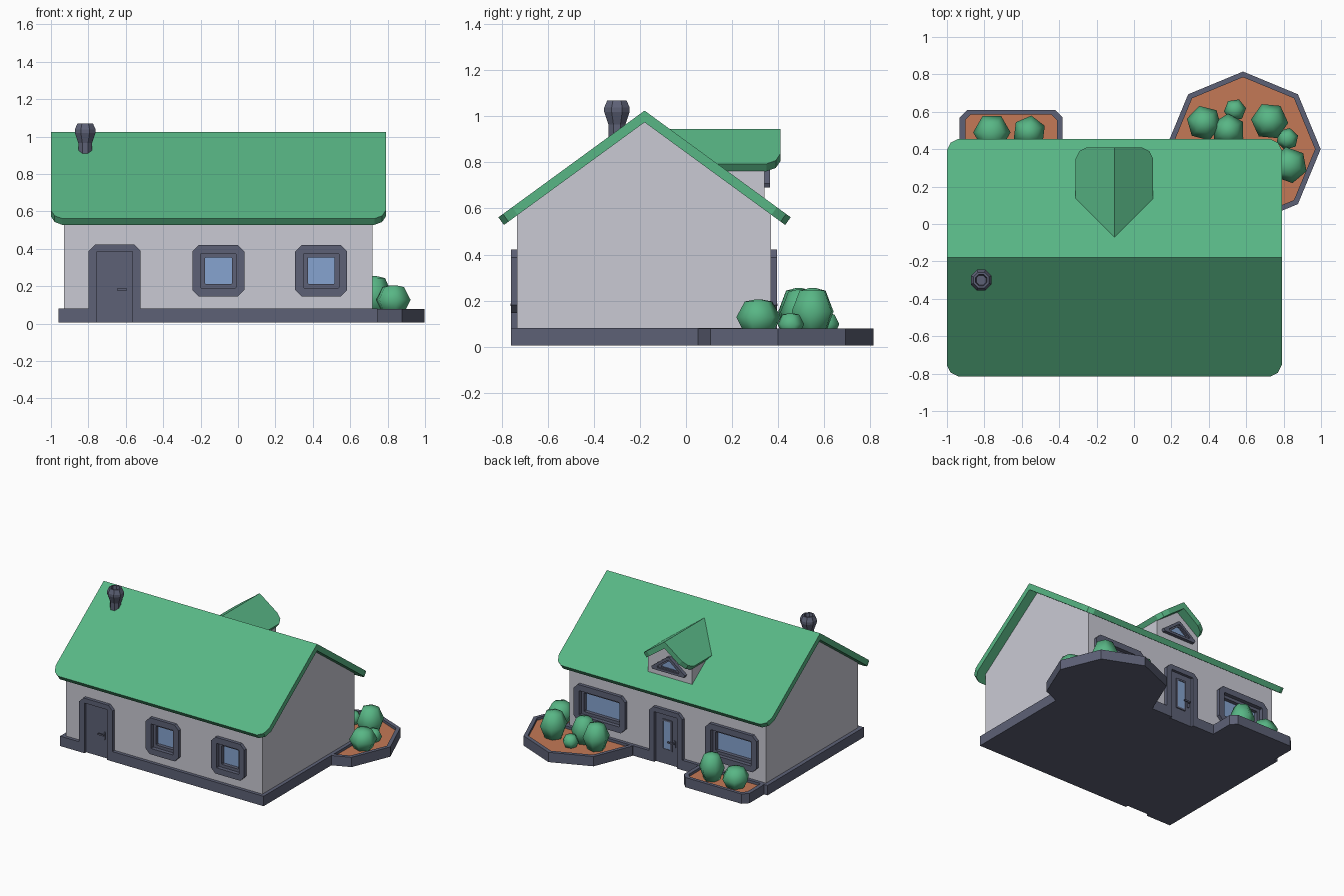
import bpy, bmesh
from math import cos, sin, tau, atan
from mathutils import Vector

cube = bpy.data.objects.get("Cube")
if cube:
    bpy.data.objects.remove(cube, do_unlink=True)


def material(name, r, g, b):
    color = [((c / 255 + 0.055) / 1.055) ** 2.4 for c in (r, g, b)] + [1]
    m = bpy.data.materials.new(name)
    m.use_nodes = True
    m.diffuse_color = color
    node = next(n for n in m.node_tree.nodes if n.type == 'BSDF_PRINCIPLED')
    node.inputs["Base Color"].default_value = color
    return m


GREEN = material("leaf green", 88, 182, 133)
WALL = material("pale grey plaster", 202, 202, 212)
SLATE = material("slate", 93, 97, 118)
GLASS = material("blue glass", 134, 164, 208)
SOIL = material("terracotta soil", 196, 121, 86)

BOTTOM, BASE_TOP = 0.005, 0.08
MID_X, RIDGE_Y, SLOPE = -0.105, -0.18, 0.73
FRONT, BACK = -0.735, 0.37


def finish(bm, name, mat, smooth=False):
    bmesh.ops.recalc_face_normals(bm, faces=bm.faces)
    mesh = bpy.data.meshes.new(name)
    bm.to_mesh(mesh)
    bm.free()
    mesh.materials.append(mat)
    for p in mesh.polygons:
        p.use_smooth = smooth
    ob = bpy.data.objects.new(name, mesh)
    bpy.context.collection.objects.link(ob)
    return ob


def skin(name, loops, mat, cyclic=False, smooth=False):
    """Bridge equal loops; cap the two ends, or join the last loop to the first."""
    bm = bmesh.new()
    rings = [[bm.verts.new(p) for p in loop] for loop in loops]
    n = len(rings[0])
    pairs = list(zip(rings, rings[1:]))
    if cyclic:
        pairs.append((rings[-1], rings[0]))
    else:
        bm.faces.new(rings[0])
        bm.faces.new(rings[-1])
    for a, b in pairs:
        for i in range(n):
            j = (i + 1) % n
            bm.faces.new((a[i], a[j], b[j], b[i]))
    return finish(bm, name, mat, smooth)


def flat(u, v, d):
    return (u, v, d)


def facade(wall_y, side):
    return lambda u, v, d: (u, wall_y + side * d, v)


def prism(name, loop, place, d0, d1, mat):
    return skin(name, [[place(u, v, d) for u, v in loop] for d in (d0, d1)], mat)


def ring(name, outer, inner, place, d0, d1, mat):
    layers = ((outer, d0), (outer, d1), (inner, d1), (inner, d0))
    return skin(name, [[place(u, v, d) for u, v in lp] for lp, d in layers], mat, cyclic=True)


def rect(cx, cy, w, h, c=0.004):
    """Rectangle of half sizes w, h with cut corners."""
    return [(cx + x, cy + y) for x, y in (
        (w - c, -h), (w, c - h), (w, h - c), (w - c, h),
        (c - w, h), (-w, h - c), (-w, c - h), (c - w, -h))]


def lathe(name, x, y, profile, sides, mat, smooth=False, turn=0.0):
    loops = [[(x + r * cos(tau * i / sides + turn), y + r * sin(tau * i / sides + turn), z)
              for i in range(sides)] for r, z in profile]
    return skin(name, loops, mat, smooth=smooth)


def gable_roof(name, place, a0, a1, half, ridge, thick, cuts):
    """Two sloping slabs; place maps (along, across, up)."""
    angle = atan(SLOPE)
    for side, label in ((-1, "right"), (1, "left")):
        c = 0.06
        near = [(a0 + x, half - y) for x, y in ((0, c), (c / 3, c / 3), (c, 0))] if cuts[0] else [(a0, half)]
        far = [(a1 - x, half - y) for x, y in ((c, 0), (c / 3, c / 3), (0, c))] if cuts[1] else [(a1, half)]
        top, under = [], []
        for a, b in [(a0, 0)] + near + far + [(a1, 0)]:
            z = ridge - SLOPE * b
            top.append(place(a, side * b, z))
            if b == 0:
                under.append(place(a, 0, z - thick / cos(angle)))
            else:
                under.append(place(a, side * (b - thick * sin(angle)), z - thick * cos(angle)))
        skin(name + "_" + label + "_slope", [top, under], GREEN)


# Walls and gables in one solid
def underside(y):
    return 0.98 - SLOPE * abs(y - RIDGE_Y)


gable = [(FRONT, 0.02), (BACK, 0.02), (BACK, underside(BACK)),
         (RIDGE_Y, underside(RIDGE_Y)), (FRONT, underside(FRONT))]
walls = prism("walls", gable, lambda u, v, d: (d, u, v), -0.93, 0.72, WALL)

# Plinth with a notch at each door
FRONT_DOOR, BACK_DOOR, PANEL = -0.66, MID_X, 0.095
x0, x1, y0, y1 = -0.96, 0.747, -0.76, 0.395
plinth = [(x0, y0), (FRONT_DOOR - PANEL, y0), (FRONT_DOOR - PANEL, FRONT), (FRONT_DOOR + PANEL, FRONT),
          (FRONT_DOOR + PANEL, y0), (x1, y0), (x1, y1), (BACK_DOOR + PANEL, y1),
          (BACK_DOOR + PANEL, BACK), (BACK_DOOR - PANEL, BACK), (BACK_DOOR - PANEL, y1), (x0, y1)]
prism("plinth", plinth, flat, BOTTOM, BASE_TOP, SLATE)

# Main roof and dormer
gable_roof("main_roof", lambda a, b, z: (a, RIDGE_Y + b, z), -1.0, 0.79, 0.635, 1.025, 0.041, (True, True))
gable_roof("dormer_roof", lambda a, b, z: (MID_X + b, a, z), -0.07, 0.41, 0.207, 0.945, 0.04, (False, True))
dormer = [(MID_X + u, v) for u, v in
          ((-0.185, 0.6), (0.185, 0.6), (0.185, 0.765), (0, 0.9), (-0.185, 0.765))]
prism("dormer_wall", dormer, flat and (lambda u, v, d: (u, d, v)), 0.0, 0.34, WALL)


def triangle(half, low):
    c = half * 0.12
    pts = ((c - half, 0), (half - c, 0), (half - c / 2, c), (c / 2, half * 0.8),
           (-c / 2, half * 0.8), (c / 2 - half, c))
    return [(MID_X + u, low + v) for u, v in pts]


dormer_face = facade(0.34, 1)
ring("dormer_window_frame", triangle(0.15, 0.69), triangle(0.098, 0.708), dormer_face, -0.01, 0.025, SLATE)
ring("dormer_window_sash", triangle(0.1, 0.707), triangle(0.07, 0.718), dormer_face, -0.01, 0.013, SLATE)
prism("dormer_window_glass", triangle(0.08, 0.714), dormer_face, -0.005, 0.003, GLASS)


# Windows, recessed into the walls
def window(name, cx, half_w, place):
    z, h = 0.283, 0.138
    cutter = prism(name + "_cutter", rect(cx, z, half_w - 0.04, h - 0.04), place, -0.045, 0.1, WALL)
    mod = walls.modifiers.new("recess", 'BOOLEAN')
    mod.operation, mod.solver, mod.object = 'DIFFERENCE', 'EXACT', cutter
    bpy.context.view_layer.objects.active = walls
    bpy.ops.object.modifier_apply(modifier=mod.name)
    bpy.data.objects.remove(cutter, do_unlink=True)
    opening = rect(cx, z, half_w - 0.045, h - 0.045)
    pane = rect(cx, z, half_w - 0.067, h - 0.067)
    ring(name + "_frame", rect(cx, z, half_w, h, 0.035), opening, place, -0.044, 0.025, SLATE)
    ring(name + "_sash", rect(cx, z, half_w - 0.042, h - 0.042), pane, place, -0.044, -0.005, SLATE)
    prism(name + "_glass", opening, place, -0.04, -0.032, GLASS)


front, back = facade(FRONT, -1), facade(BACK, 1)
window("front_window_middle", MID_X, 0.139, front)
window("front_window_left", 0.445, 0.139, front)
window("back_window_left", 0.452, 0.215, back)
window("back_window_right", -0.652, 0.215, back)


# Doors with surround, panel and handle
def door(name, cx, place, knob, glazed):
    w, top, c, low = 0.14, 0.422, 0.035, 0.07
    surround = [(-w, low), (-w, top - c), (c - w, top), (w - c, top), (w, top - c), (w, low),
                (PANEL, low), (PANEL, 0.385), (-PANEL, 0.385), (-PANEL, low)]
    prism(name + "_surround", [(cx + u, v) for u, v in surround], place, -0.01, 0.025, SLATE)
    prism(name + "_panel", rect(cx, 0.195, PANEL, 0.19, 0.001), place, -0.02, 0.005, SLATE)
    k = cx + knob
    prism(name + "_handle_plate", rect(k, 0.172, 0.008, 0.028), place, 0, 0.012, SLATE)
    prism(name + "_handle_stem", rect(k, 0.182, 0.006, 0.006, 0.002), place, 0, 0.028, SLATE)
    prism(name + "_handle_lever", rect(k - 0.35 * knob, 0.182, 0.026, 0.006, 0.002), place, 0.02, 0.028, SLATE)
    if glazed:
        ring(name + "_pane_trim", rect(cx, 0.225, 0.043, 0.118), rect(cx, 0.225, 0.03, 0.105),
             place, 0, 0.012, SLATE)
        prism(name + "_glass", rect(cx, 0.225, 0.032, 0.107), place, 0, 0.008, GLASS)


door("front_door", FRONT_DOOR, front, 0.06, False)
door("back_door", BACK_DOOR, back, -0.065, True)

# Chimney with flared pot and sunken top
lathe("chimney", -0.817, -0.3, [(0.04, 0.85), (0.04, 0.965), (0.06, 1.02), (0.06, 1.038),
                                (0.045, 1.07), (0.033, 1.07), (0.028, 1.03)], 8, SLATE, turn=tau / 16)


# Planters
def planter(name, outer, inner):
    prism(name + "_floor", outer, flat, BOTTOM, 0.05, SLATE)
    ring(name + "_rim", outer, inner, flat, 0.04, BASE_TOP - 0.001, SLATE)
    prism(name + "_soil", inner, flat, 0.045, 0.06, SOIL)


def octagon(r):
    return [(0.583 + r * cos(tau * i / 8), 0.4 + r * sin(tau * i / 8)) for i in range(8)]


planter("round_planter", octagon(0.415), octagon(0.385))
planter("small_planter", rect(-0.657, 0.46, 0.275, 0.15, 0.04), rect(-0.657, 0.46, 0.245, 0.125, 0.03))

# Bushes: x, y, radius, top
bushes = [(-0.76, 0.49, 0.1, 0.2), (-0.56, 0.49, 0.09, 0.255), (0.375, 0.54, 0.095, 0.25),
          (0.54, 0.61, 0.06, 0.145), (0.505, 0.5, 0.09, 0.25), (0.725, 0.55, 0.1, 0.255),
          (0.82, 0.455, 0.06, 0.145), (0.83, 0.315, 0.098, 0.205)]
for i, (x, y, r, top) in enumerate(bushes):
    low = 0.05
    h = top - low
    shape = [(0.6 * r, low), (r, low + 0.5 * h), (0.62 * r, low + 0.94 * h), (0.12 * r, top)]
    lathe("bush_%d" % (i + 1), x, y, shape, 6, GREEN, smooth=True, turn=0.4 * i)
